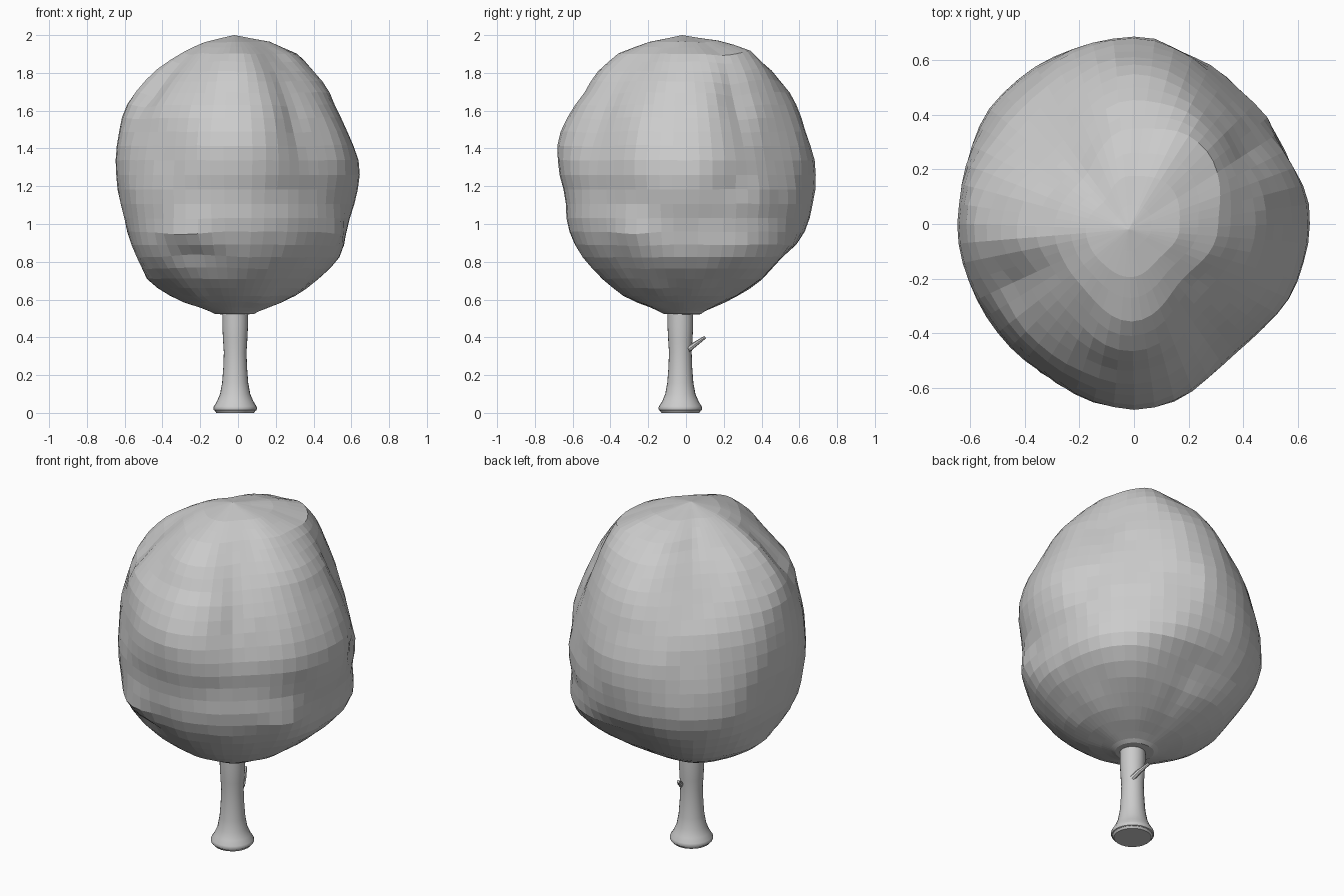
import bpy, bmesh
from math import sin, cos, pi, radians, degrees, atan2, exp
from mathutils import Vector, noise

if "Cube" in bpy.data.objects:
    bpy.data.objects.remove(bpy.data.objects["Cube"])

grey = bpy.data.materials.new("plain grey")
grey.use_nodes = True
grey.diffuse_color = (0.6, 0.6, 0.6, 1)
grey.node_tree.nodes["Principled BSDF"].inputs["Base Color"].default_value = (0.6, 0.6, 0.6, 1)


def finish(name, bm, smooth):
    bmesh.ops.recalc_face_normals(bm, faces=bm.faces)
    mesh = bpy.data.meshes.new(name)
    bm.to_mesh(mesh)
    bm.free()
    mesh.materials.append(grey)
    obj = bpy.data.objects.new(name, mesh)
    bpy.context.collection.objects.link(obj)
    if smooth:
        bpy.context.view_layer.objects.active = obj
        obj.select_set(True)
        bpy.ops.object.shade_smooth_by_angle(angle=radians(40))
        obj.select_set(False)


def tube(name, path, radii, sides):
    """Capped tube of given radii along a path of points."""
    bm = bmesh.new()
    axis = (path[-1] - path[0]).normalized()
    u = axis.orthogonal().normalized()
    v = axis.cross(u)
    rings = []
    for p, r in zip(path, radii):
        angles = [2 * pi * i / sides for i in range(sides)]
        rings.append([bm.verts.new(p + (u * cos(a) + v * sin(a)) * r) for a in angles])
    for a, b in zip(rings, rings[1:]):
        for i in range(sides):
            j = (i + 1) % sides
            bm.faces.new((a[i], a[j], b[j], b[i]))
    bm.faces.new(rings[0])
    bm.faces.new(rings[-1])
    finish(name, bm, True)


# Crown: outline radius by height, in eight directions counted from +x towards +y
levels = [.52, .6, .7, .8, .9, 1, 1.15, 1.3, 1.45, 1.6, 1.7, 1.8, 1.9, 1.96, 2]
outlines = [
    [.07, .29, .42, .53, .57, .58, .63, .65, .6, .53, .49, .42, .32, .2, 0],
    [.07, .28, .45, .58, .63, .61, .63, .6, .57, .53, .49, .45, .39, .23, 0],
    [.07, .25, .4, .48, .6, .65, .68, .69, .65, .6, .55, .47, .36, .21, 0],
    [.07, .31, .47, .57, .64, .68, .68, .65, .61, .52, .44, .36, .25, .15, 0],
    [.07, .33, .48, .52, .57, .6, .63, .65, .64, .6, .53, .44, .28, .18, 0],
    [.07, .3, .45, .56, .61, .62, .645, .63, .61, .58, .5, .4, .28, .18, 0],
    [.07, .3, .43, .53, .6, .63, .64, .68, .68, .61, .53, .48, .35, .2, 0],
    [.07, .3, .42, .51, .57, .6, .59, .61, .57, .51, .45, .37, .27, .17, 0],
]
# Lumps and hollows: direction, height, width in degrees, height spread, amount
lumps = [
    (242, .97, 14, .07, .05), (247, .82, 15, .06, -.03), (207, 1.7, 10, .15, -.05),
    (186, 1.75, 8, .15, .02), (332, .96, 11, .07, .04), (333, 1.42, 11, .2, .03),
    (303, 1.5, 8, .25, -.03), (33, 1.65, 9, .2, -.05), (62, 1.82, 13, .14, .03),
    (25, 1.2, 8, .08, -.04), (75, 1.22, 8, .08, -.02),
]


def outline(radii, z):
    for low, high, r, s in zip(levels, levels[1:], radii, radii[1:]):
        if z <= high:
            t = max(0, (z - low) / (high - low))
            return r * (1 - t) + s * t
    return 0


def crown_radius(angle, z):
    """Blend the two nearest outlines, softened a little in height."""
    q = angle / (pi / 4)
    i = int(q) % 8
    w = sin((q - int(q)) * pi / 2) ** 2
    soft = .025 if z < 1.9 else 0
    total = 0
    for h in (z - soft, z, z + soft):
        total += outline(outlines[i], h) * (1 - w) + outline(outlines[(i + 1) % 8], h) * w
    return total / 3


bm = bmesh.new()
bmesh.ops.create_uvsphere(bm, u_segments=56, v_segments=30, radius=1)
for vert in bm.verts:
    n = vert.co.copy()
    angle = atan2(n.y, n.x) % (2 * pi)
    z = 1.26 + .74 * n.z
    r = crown_radius(angle, z) if abs(n.z) < .999 else 0
    change = .01 * noise.noise(n * 5)
    for direction, height, width, spread, amount in lumps:
        d = (degrees(angle) - direction + 180) % 360 - 180
        change += amount * exp(-(d / width) ** 2 - ((z - height) / spread) ** 2)
    p = Vector((r * cos(angle), r * sin(angle), z - 1.26)) * (1 + change * min(1, r / .25))
    # The tip leans slightly off centre
    lean = -.02 * max(0, 1 - r / .6)
    vert.co = p + Vector((lean, lean, 1.26))
finish("crown", bm, False)

# Trunk with flared foot
heights = [.008, .014, .024, .035, .06, .1, .16, .24, .32, .38, .46, .58]
widths = [.1, .113, .116, .113, .097, .08, .069, .063, .06, .064, .068, .068]
tube("trunk", [Vector((-.015, -.03, z)) for z in heights], widths, 24)
tube("trunk_base", [Vector((-.015, -.03, z)) for z in (0, .012)], [.1, .108], 24)

# Small broken twig on the back of the trunk
tube("twig", [Vector((.02, .01, .335)), Vector((.005, .05, .365)), Vector((-.02, .1, .4))],
     [.016, .013, .008], 8)
